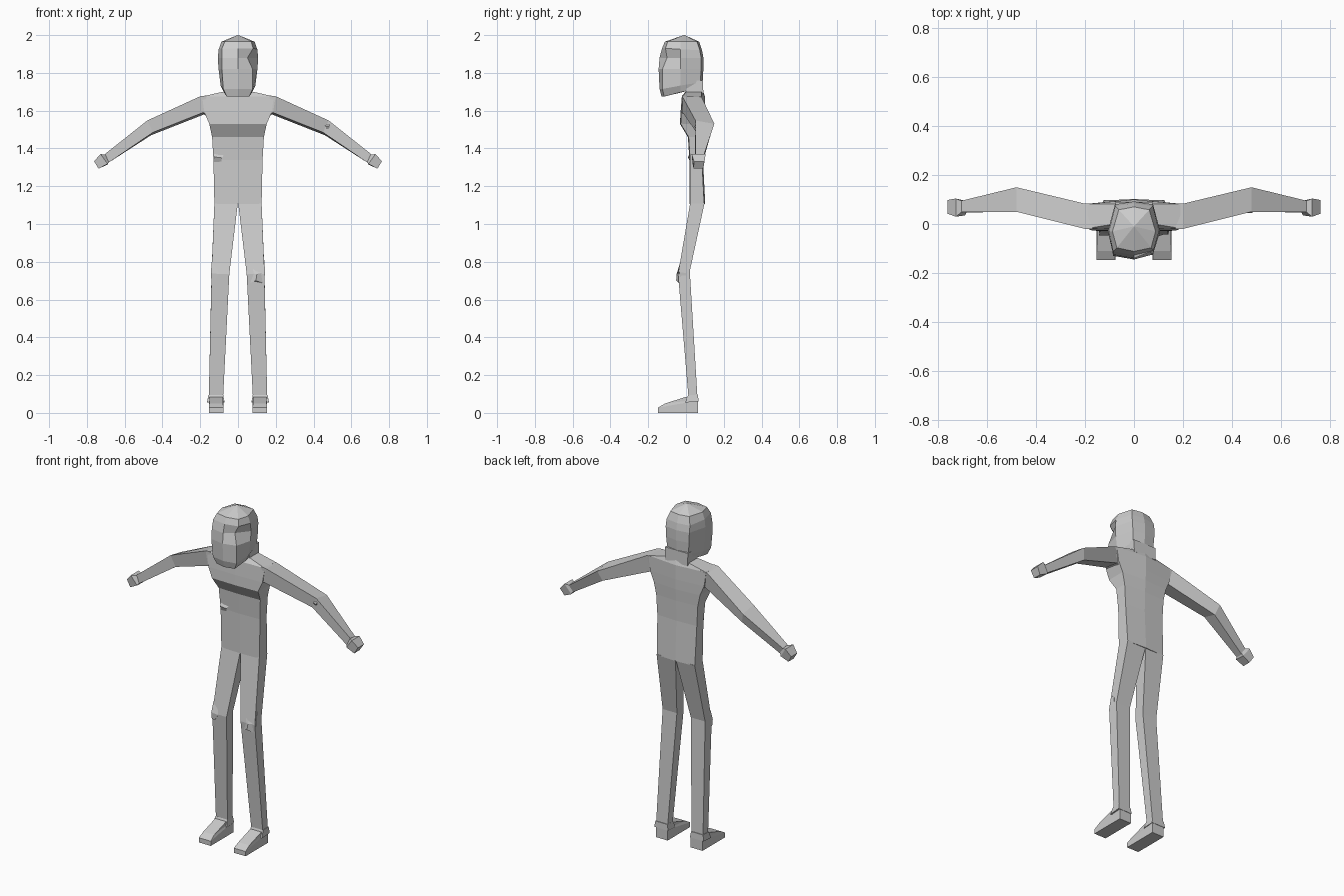
import bpy, bmesh

grey = bpy.data.materials.new("plain grey")
grey.diffuse_color = (0.6, 0.6, 0.6, 1)


def loft(name, rings, mirror=False, cap=True):
    """Skin a list of equal-length point rings into one flat-shaded part."""
    bm = bmesh.new()
    rows = [[bm.verts.new(p) for p in ring] for ring in rings]
    n = len(rows[0])
    for a, b in zip(rows, rows[1:]):
        for i in range(n):
            j = (i + 1) % n
            bm.faces.new((a[i], a[j], b[j], b[i]))
    if cap:
        bm.faces.new(rows[0][::-1])
        bm.faces.new(rows[-1])
    bmesh.ops.recalc_face_normals(bm, faces=bm.faces)
    me = bpy.data.meshes.new(name)
    bm.to_mesh(me)
    bm.free()
    me.materials.append(grey)
    ob = bpy.data.objects.new(name, me)
    bpy.context.collection.objects.link(ob)
    if mirror:
        ob.modifiers.new("mirror", 'MIRROR')
    return ob


def box_ring(x0, x1, y0, y1, z, z_back=None):
    zb = z if z_back is None else z_back
    return [(x0, y0, z), (x1, y0, z), (x1, y1, zb), (x0, y1, zb)]


def trunk_ring(z, w, yf, yb, ridge=0.01):
    return [(-w, yf, z), (0, yf - 0.004, z), (w, yf, z),
            (w, yb - ridge, z), (0, yb, z), (-w, yb - ridge, z)]


# Trunk: hips, waist, overhanging chest, shoulders
loft("torso", [
    trunk_ring(1.105, 0.125, 0.022, 0.102, 0.006),
    trunk_ring(1.34, 0.13, 0.022, 0.09, 0.006),
    trunk_ring(1.46, 0.137, 0.014, 0.093, 0.008),
    trunk_ring(1.53, 0.152, -0.028, 0.098, 0.012),
    trunk_ring(1.59, 0.178, -0.025, 0.10, 0.016),
    trunk_ring(1.675, 0.19, -0.018, 0.10, 0.018),
    trunk_ring(1.70, 0.08, 0.0, 0.092, 0.01),
])

# Fold at one side of the waist
loft("waist_fold", [
    [(-0.132, 0.03, 1.39), (-0.07, 0.022, 1.37), (-0.11, 0.06, 1.36)],
    [(-0.125, 0.01, 1.355), (-0.085, 0.012, 1.35), (-0.12, 0.06, 1.35)],
    [(-0.13, 0.025, 1.32), (-0.09, 0.023, 1.325), (-0.12, 0.06, 1.32)],
])

# Neck
loft("neck", [box_ring(-0.075, 0.075, 0.0, 0.092, 1.685),
              box_ring(-0.075, 0.075, 0.0, 0.09, 1.76)])


# Head: eight-sided rings, jaw hanging low in front, one temple pressed in
def head_ring(zf, zb, wf, wm, wb, yf, yb, dent=0.0):
    zm = (zf + zb) / 2
    return [(-wf, yf + 0.015, zf), (0, yf, zf),
            (wf - dent, yf + 0.015 + dent * 0.7, zf), (wm, -0.03, zm),
            (wb, yb - 0.012, zb), (0, yb, zb), (-wb, yb - 0.012, zb),
            (-wm, -0.03, zm)]


loft("head", [
    head_ring(1.675, 1.72, 0.06, 0.075, 0.068, -0.13, 0.085),
    head_ring(1.715, 1.75, 0.078, 0.092, 0.07, -0.14, 0.088),
    head_ring(1.82, 1.82, 0.085, 0.103, 0.075, -0.145, 0.092, 0.008),
    head_ring(1.88, 1.88, 0.085, 0.107, 0.078, -0.14, 0.092, 0.035),
    head_ring(1.93, 1.92, 0.085, 0.102, 0.077, -0.127, 0.085, 0.005),
    head_ring(1.965, 1.965, 0.07, 0.088, 0.062, -0.112, 0.07),
    [(0.002 * a, -0.01 + 0.002 * b, 2.0) for a, b in
     ((-1, -1), (0, -1), (1, -1), (1, 0), (1, 1), (0, 1), (-1, 1), (-1, 0))],
])

# Arms: shoulder, elbow set back, narrow wrist
loft("arm", [
    [(0.15, -0.015, 1.575), (0.15, 0.07, 1.56), (0.15, 0.085, 1.678), (0.17, -0.02, 1.68)],
    [(0.185, -0.018, 1.59), (0.18, 0.075, 1.58), (0.20, 0.083, 1.672), (0.20, -0.02, 1.676)],
    [(0.45, 0.055, 1.485), (0.46, 0.13, 1.47), (0.48, 0.15, 1.53), (0.48, 0.05, 1.548)],
    [(0.685, 0.047, 1.325), (0.685, 0.088, 1.325), (0.705, 0.095, 1.365), (0.705, 0.05, 1.37)],
], True)

# Elbow crease on one side
loft("elbow_crease", [
    [(0.455, 0.06, 1.53), (0.485, 0.06, 1.54), (0.47, 0.09, 1.53)],
    [(0.465, 0.045, 1.515), (0.485, 0.045, 1.518), (0.475, 0.09, 1.515)],
    [(0.465, 0.06, 1.495), (0.48, 0.06, 1.49), (0.475, 0.09, 1.50)],
])

# Hands: small faceted fists
loft("hand", [
    [(0.683, 0.05, 1.33), (0.683, 0.09, 1.33), (0.70, 0.092, 1.365), (0.70, 0.052, 1.367)],
    [(0.69, 0.035, 1.318), (0.69, 0.095, 1.315), (0.728, 0.104, 1.37), (0.728, 0.03, 1.37)],
    [(0.738, 0.04, 1.293), (0.738, 0.09, 1.293), (0.762, 0.098, 1.332), (0.762, 0.042, 1.332)],
], True)

# Legs: tapering, knees forward
loft("leg", [
    box_ring(0.001, 0.125, 0.022, 0.098, 1.11),
    box_ring(0.046, 0.14, -0.042, 0.02, 0.735, 0.75),
    box_ring(0.08, 0.155, 0.015, 0.062, 0.06),
], True)

# Kneecap creases
loft("kneecap", [
    [(0.05, -0.02, 0.80), (0.095, -0.025, 0.77), (0.14, -0.02, 0.81), (0.14, 0.0, 0.79), (0.06, 0.0, 0.79)],
    [(0.06, -0.03, 0.74), (0.10, -0.05, 0.735), (0.143, -0.035, 0.745), (0.142, 0.0, 0.74), (0.06, 0.0, 0.74)],
    [(0.058, -0.035, 0.685), (0.095, -0.052, 0.70), (0.138, -0.035, 0.685), (0.135, 0.0, 0.69), (0.06, 0.0, 0.69)],
])
loft("knee_fold", [
    [(-0.14, -0.03, 0.80), (-0.11, -0.028, 0.79), (-0.13, 0.0, 0.79)],
    [(-0.143, -0.048, 0.74), (-0.10, -0.046, 0.735), (-0.13, 0.0, 0.74)],
    [(-0.141, -0.045, 0.70), (-0.12, -0.045, 0.70), (-0.13, 0.0, 0.70)],
])

# Trouser cuffs
loft("cuff", [
    box_ring(0.072, 0.163, -0.005, 0.066, 0.055, 0.06),
    box_ring(0.078, 0.157, 0.012, 0.064, 0.095),
], True)

# Shoes: wedge sloping to a blunt toe
loft("shoe", [
    box_ring(0.076, 0.154, -0.148, 0.064, 0.0),
    box_ring(0.076, 0.154, -0.148, 0.064, 0.028, 0.065),
    box_ring(0.08, 0.152, -0.11, 0.063, 0.05, 0.07),
    box_ring(0.08, 0.152, 0.0, 0.062, 0.085, 0.075),
], True)
